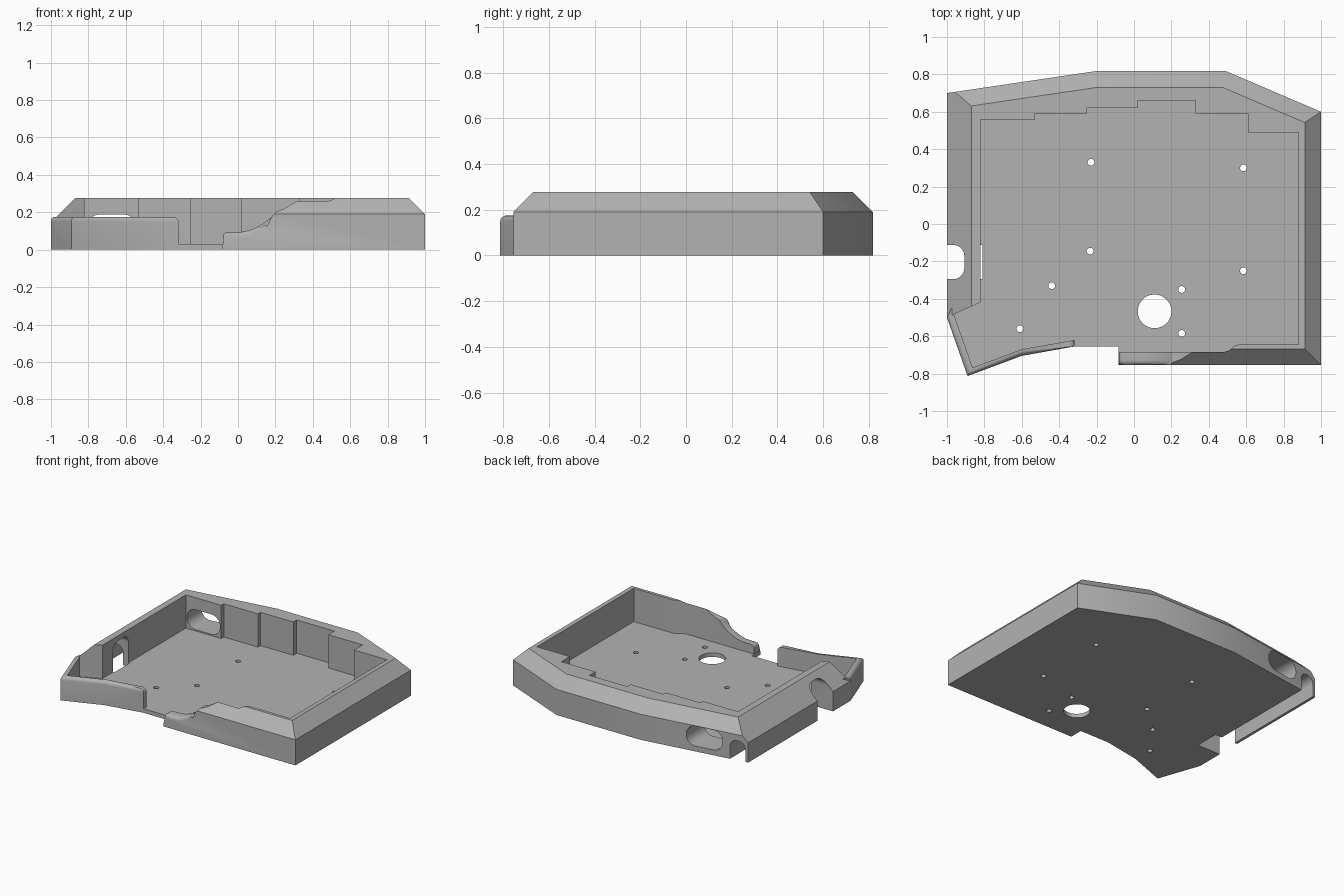
import bpy, bmesh, math
from mathutils import Vector

if "Cube" in bpy.data.objects:
    bpy.data.objects.remove(bpy.data.objects["Cube"], do_unlink=True)

HEIGHT, FLOOR, LOW = 0.277, 0.03, 0.175


def prism(name, pts, lo, hi, axis="z"):
    """Extrude a 2D outline along an axis."""
    place = {"z": lambda a, b, h: (a, b, h),
             "y": lambda a, b, h: (a, h, b),
             "x": lambda a, b, h: (h, a, b)}[axis]
    bm = bmesh.new()
    face = bm.faces.new([bm.verts.new(place(a, b, lo)) for a, b in pts])
    ext = bmesh.ops.extrude_face_region(bm, geom=[face])
    move = Vector(place(0, 0, hi - lo))
    bmesh.ops.translate(bm, vec=move, verts=[v for v in ext["geom"] if isinstance(v, bmesh.types.BMVert)])
    bmesh.ops.recalc_face_normals(bm, faces=bm.faces)
    return finish(name, bm)


def finish(name, bm):
    mesh = bpy.data.meshes.new(name)
    bm.to_mesh(mesh)
    bm.free()
    ob = bpy.data.objects.new(name, mesh)
    bpy.context.collection.objects.link(ob)
    return ob


def edit(ob, action):
    bm = bmesh.new()
    bm.from_mesh(ob.data)
    action(bm)
    bmesh.ops.recalc_face_normals(bm, faces=bm.faces)
    bm.to_mesh(ob.data)
    bm.free()


def combine(ob, other, operation="DIFFERENCE"):
    mod = ob.modifiers.new("combine", "BOOLEAN")
    mod.object, mod.operation, mod.solver = other, operation, "EXACT"
    bpy.context.view_layer.objects.active = ob
    bpy.ops.object.modifier_apply(modifier=mod.name)
    bpy.data.objects.remove(other, do_unlink=True)


def arc(cx, cy, r, start, end, n=8):
    return [(cx + r * math.cos(math.radians(start + (end - start) * i / n)),
             cy + r * math.sin(math.radians(start + (end - start) * i / n))) for i in range(n + 1)]


def rounded(x0, x1, y0, y1, r):
    return (arc(x1 - r, y1 - r, r, 0, 90) + arc(x0 + r, y1 - r, r, 90, 180)
            + arc(x0 + r, y0 + r, r, 180, 270) + arc(x1 - r, y0 + r, r, 270, 360))


# Main shell block with sloped upper edges
outline = [(-1, 0.7), (-1, -0.755), (1, -0.755), (1, 0.6), (0.49, 0.818), (-0.2, 0.818)]
case = prism("keyboard_case", outline, 0, HEIGHT)


def slope_edges(bm):
    for i, (x, y) in enumerate(outline):
        nx, ny = outline[(i + 1) % len(outline)]
        out = Vector((ny - y, x - nx, 0)).normalized()
        drop = 0.13 if i == 0 else 0.087
        bmesh.ops.bisect_plane(bm, geom=bm.verts[:] + bm.edges[:] + bm.faces[:],
                               plane_co=(x, y, HEIGHT - drop), plane_no=out + Vector((0, 0, 1)),
                               clear_outer=True)
        bmesh.ops.holes_fill(bm, edges=[e for e in bm.edges if e.is_boundary])


edit(case, slope_edges)

# Open the front left corner and scoop the front wall
combine(case, prism("corner_cutter", [(-1.2, -0.589), (-0.82, -0.42), (-0.083, -0.42),
                                      (-0.083, -0.95), (-1.2, -0.95)], -0.1, 0.5))
scoop = arc(-0.055, 0.067, 0.028, 180, 90, 4) + [
    (0.02, 0.096), (0.06, 0.104), (0.1, 0.12), (0.14, 0.143), (0.18, 0.175), (0.205, 0.205),
    (0.245, 0.218), (0.28, 0.24), (0.31, 0.257), (0.34, 0.278), (0.34, 0.5), (-0.2, 0.5), (-0.2, 0.067)]
combine(case, prism("scoop_cutter", scoop, -0.9, -0.6, "y"))


def soften_scoop(bm):
    edges = [e for e in bm.edges if all(abs(v.co.y + 0.755) < 0.002 and 0.05 < v.co.z < 0.18
                                        and v.co.x < 0.19 for v in e.verts)]
    bmesh.ops.bevel(bm, geom=edges, offset=0.025, segments=3, profile=0.5, affect="EDGES")


edit(case, soften_scoop)

# Low wall block around the thumb corner
low = prism("low_wall", [(-1, -0.5), (-0.89, -0.813), (-0.6, -0.705), (-0.32, -0.655),
                         (0, -0.655), (0, -0.3), (-0.7, -0.3), (-0.95, -0.4)], 0, LOW)


def soften_low(bm):
    edges = [e for e in bm.edges if all(v.co.z > 0.1 for v in e.verts)
             and all(v.co.x < -0.3 and v.co.y < -0.45 for v in e.verts)]
    bmesh.ops.bevel(bm, geom=edges, offset=0.024, segments=4, profile=0.5, affect="EDGES")


edit(low, soften_low)
combine(case, low, "UNION")

# Stepped cavity, open through the front notch
cavity = [(-0.82, 0.56), (-0.53, 0.56), (-0.53, 0.59), (-0.25, 0.59), (-0.25, 0.62), (0.02, 0.62),
          (0.02, 0.66), (0.33, 0.66), (0.33, 0.59), (0.61, 0.59), (0.61, 0.49), (0.88, 0.49),
          (0.88, -0.645), (0.56, -0.645), (0.54, -0.65), (0.51, -0.675), (0.48, -0.685),
          (-0.08, -0.685), (-0.08, -0.9), (-0.317, -0.9), (-0.317, -0.62), (-0.6, -0.67),
          (-0.863, -0.768), (-0.963, -0.482), (-0.82, -0.42)]
combine(case, prism("cavity_cutter", cavity, FLOOR, 0.5))

# Rounded free end of the low wall
end = arc(-0.347, LOW - 0.03, 0.03, 90, 0) + [(-0.2, LOW - 0.03), (-0.2, 0.25), (-0.347, 0.25)]
combine(case, prism("wall_end_cutter", end, -0.9, -0.58, "y"))

# Cable channel, side slot and back socket
combine(case, prism("channel_cutter", rounded(-0.98, -0.865, -0.2, 0.145, 0.055), -0.2, 0.9, "y"))
combine(case, prism("slot_cutter", rounded(-0.295, -0.112, -0.2, 0.24, 0.06), -1.1, -0.81, "x"))
combine(case, prism("socket_cutter", rounded(-0.81, -0.54, 0.04, 0.188, 0.07), 0.5, 0.95, "y"))

# Screw holes and the round base opening
holes = [(-0.23, 0.33), (0.585, 0.3), (-0.235, -0.145), (0.585, -0.25),
         (-0.44, -0.33), (-0.61, -0.56), (0.255, -0.35), (0.255, -0.585)]
for x, y in holes:
    combine(case, prism("screw_cutter", arc(x, y, 0.018, 0, 345, 23), -0.1, 0.1))
combine(case, prism("opening_cutter", arc(0.11, -0.467, 0.09, 0, 352.5, 47), -0.1, 0.1))

# Material and shading
grey = bpy.data.materials.new("plain grey")
grey.use_nodes = True
colour = (0.45, 0.45, 0.45, 1)
grey.diffuse_color = colour
grey.node_tree.nodes["Principled BSDF"].inputs["Base Color"].default_value = colour
case.data.materials.clear()
case.data.materials.append(grey)
for poly in case.data.polygons:
    poly.material_index = 0
bpy.ops.object.select_all(action="DESELECT")
case.select_set(True)
bpy.context.view_layer.objects.active = case
bpy.ops.object.shade_smooth_by_angle(angle=math.radians(30))
